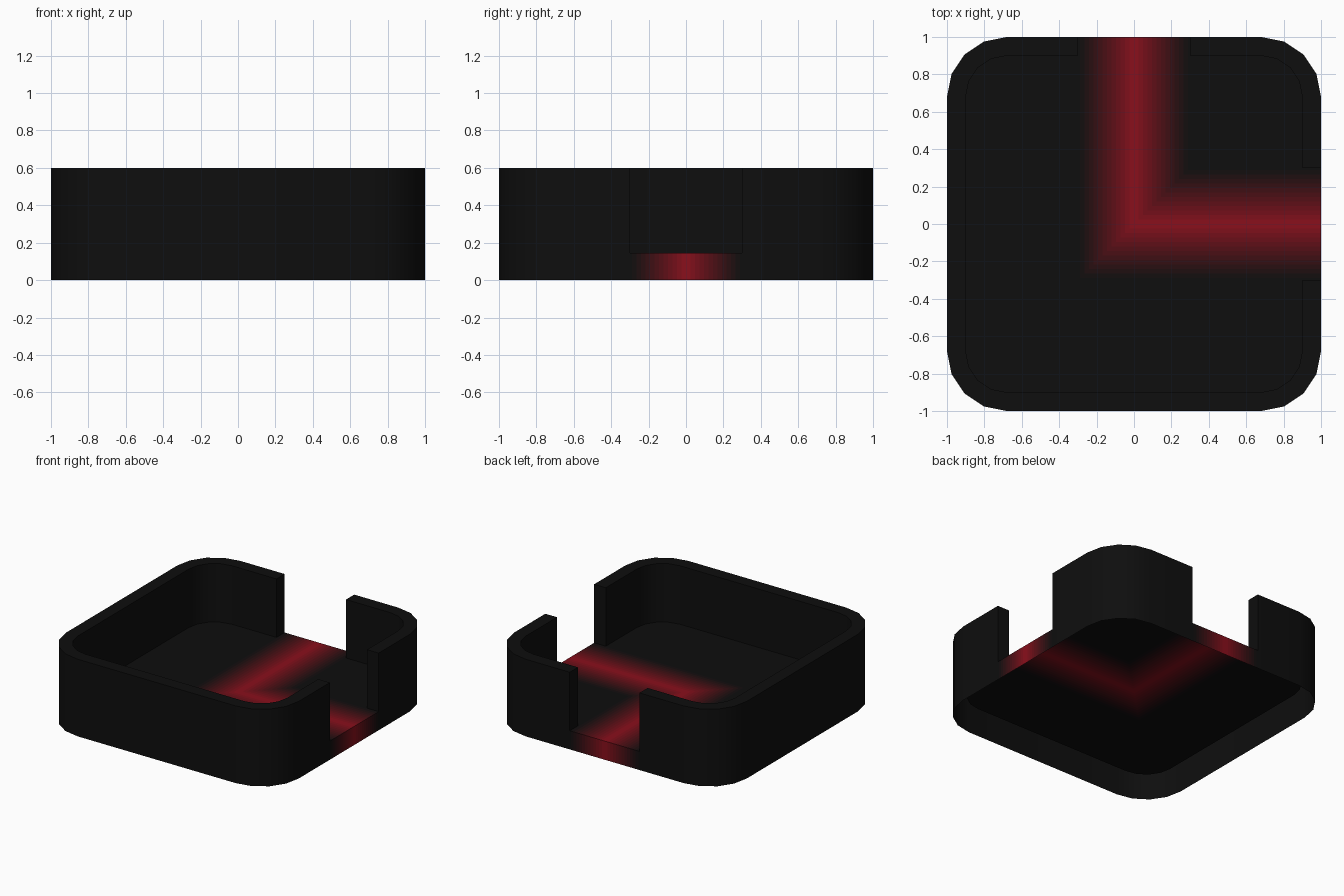
import bpy, bmesh, math
from mathutils import Vector

if "Cube" in bpy.data.objects:
    bpy.data.objects.remove(bpy.data.objects["Cube"])

FLOOR, TOP = 0.145, 0.6      # floor sheet height, wall height
GAP, WALL = 0.3, 0.1         # half width of openings, wall thickness
CEN, RAD = 0.68, 0.32        # corner centre and outer corner radius
BANDS, FADE = 12, 0.29       # colour steps and fade half width
BLACK, RED = (0.055, 0.055, 0.055), (0.56, 0.06, 0.11)


def linear(c):
    return c / 12.92 if c <= 0.04045 else ((c + 0.055) / 1.055) ** 2.4


def material(name, t):
    m = bpy.data.materials.new(name)
    m.diffuse_color = [linear(b + (r - b) * t) for b, r in zip(BLACK, RED)] + [1]
    m.use_nodes = True
    m.node_tree.nodes["Principled BSDF"].inputs["Base Color"].default_value = m.diffuse_color
    return m


def arc(quadrant, radius):
    """Rounded corner, counter-clockwise, four segments."""
    a0 = quadrant * math.pi / 2
    mid = a0 + math.pi / 4
    cx = math.copysign(CEN, math.cos(mid))
    cy = math.copysign(CEN, math.sin(mid))
    return [(cx + radius * math.cos(a0 + i * math.pi / 8),
             cy + radius * math.sin(a0 + i * math.pi / 8)) for i in range(5)]


def finish(name, bm, mats):
    mesh = bpy.data.meshes.new(name)
    bm.to_mesh(mesh)
    bm.free()
    for m in mats:
        mesh.materials.append(m)
    ob = bpy.data.objects.new(name, mesh)
    bpy.context.collection.objects.link(ob)
    bpy.ops.object.select_all(action='DESELECT')
    ob.select_set(True)
    bpy.context.view_layer.objects.active = ob
    bpy.ops.object.shade_smooth_by_angle(angle=math.radians(30))
    return ob


def wall(name, quadrants, start, end, mat):
    """Hollow wall, open underneath, swept between two openings."""
    def path(inset):
        pts = [start(1 - inset)]
        for q in quadrants:
            pts += arc(q, RAD - inset)
        return pts + [end(1 - inset)]
    bm = bmesh.new()
    rows = []
    for (ox, oy), (ix, iy) in zip(path(0), path(WALL)):
        section = [(ox, oy, 0), (ox, oy, FLOOR), (ox, oy, TOP), (ix, iy, TOP), (ix, iy, FLOOR)]
        rows.append([bm.verts.new(p) for p in section])
    for a, b in zip(rows, rows[1:]):
        for k in range(4):
            bm.faces.new((a[k], b[k], b[k + 1], a[k + 1]))
    bm.faces.new((rows[0][4], rows[0][1], rows[0][2], rows[0][3]))
    bm.faces.new((rows[-1][1], rows[-1][4], rows[-1][3], rows[-1][2]))
    return finish(name, bm, [mat])


black = material("black", 0)
shades = [black] + [material("red_%02d" % i, (i - 0.5) / BANDS) for i in range(1, BANDS + 1)]

# Walls: one corner piece between the openings, one long piece round the rest
wall("corner_wall", [0], lambda r: (r, GAP), lambda r: (GAP, r), black)
wall("long_wall", [1, 2, 3], lambda r: (-GAP, r), lambda r: (r, -GAP), black)

# Floor sheet reaching the outer edge in both openings
IN = 1 - WALL
outline = [(IN, -GAP), (1, -GAP), (1, GAP), (IN, GAP)] + arc(0, RAD - WALL)
outline += [(GAP, IN), (GAP, 1), (-GAP, 1), (-GAP, IN)]
for q in (1, 2, 3):
    outline += arc(q, RAD - WALL)
bm = bmesh.new()
vs = [bm.verts.new((x, y, FLOOR)) for x, y in outline]
bm.faces.new(vs)

# Floor edge skirts below the openings
for a, b in ((vs[1], vs[2]), (vs[10], vs[11])):
    la, lb = (bm.verts.new((v.co.x, v.co.y, 0)) for v in (a, b))
    bm.faces.new((b, a, la, lb))

# Slice into stripes, mitred along the diagonal
cuts = [(0, 0, Vector((1, -1, 0)))]
for k in range(-BANDS, BANDS + 1):
    d = k * FADE / BANDS
    cuts += [(d, 0, Vector((1, 0, 0))), (0, d, Vector((0, 1, 0)))]
for x, y, normal in cuts:
    bmesh.ops.bisect_plane(bm, geom=bm.verts[:] + bm.edges[:] + bm.faces[:],
                           dist=1e-5, plane_co=(x, y, 0), plane_no=normal)

# Colour by distance from the bent centre line
for f in bm.faces:
    c = f.calc_center_median()
    d = abs(c.x) if c.y > c.x else abs(c.y)
    f.material_index = max(0, BANDS - int(d / FADE * BANDS))
finish("floor_with_red_path", bm, shades)
